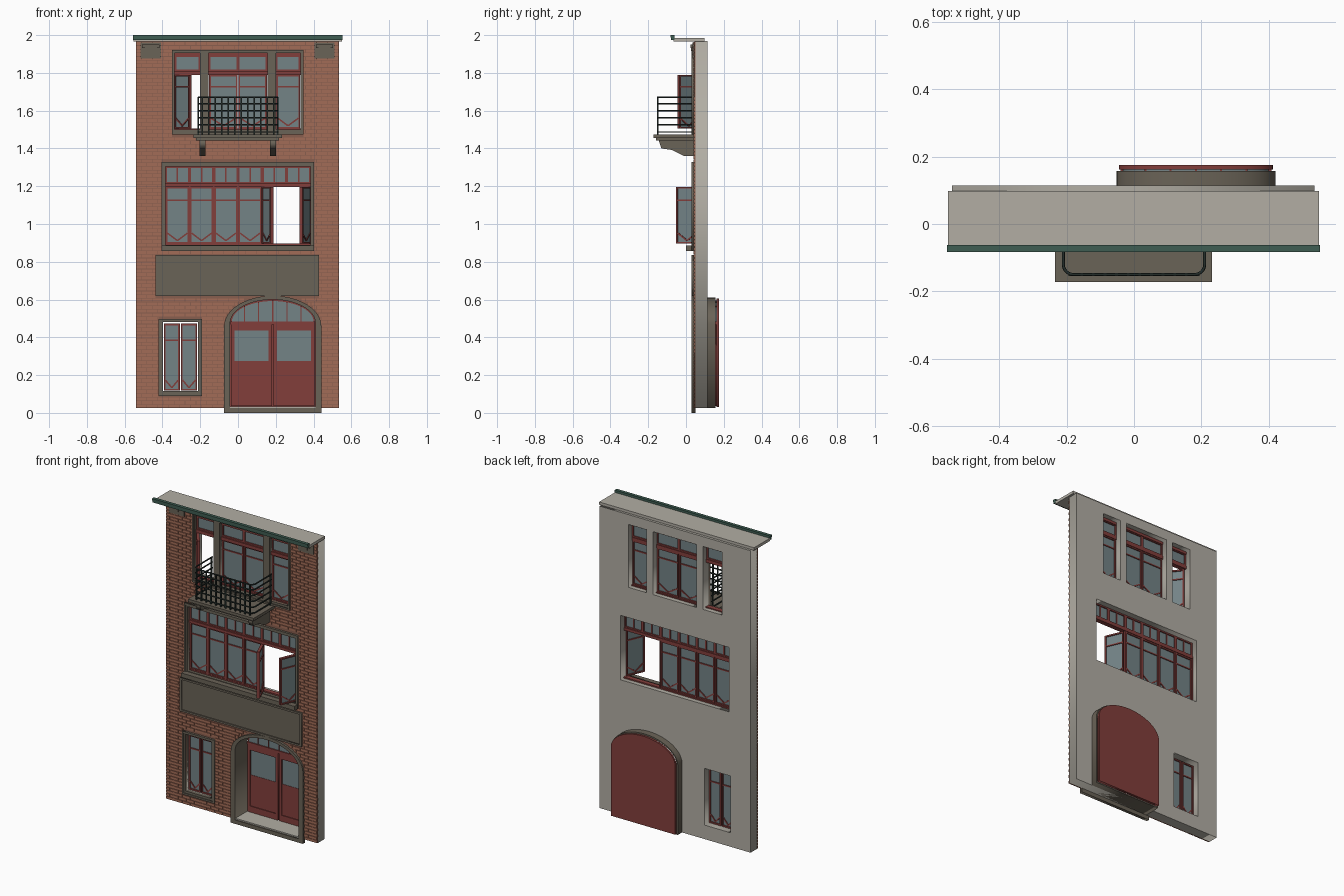
import bpy, bmesh
from math import sin, cos, pi, radians, sqrt, atan2
from mathutils import Matrix, Vector

cube = bpy.data.objects.get("Cube")
if cube:
    bpy.data.objects.remove(cube)


def material(name, r, g, b):
    lin = [(c / 255 / 12.92) if c < 11 else ((c / 255 + 0.055) / 1.055) ** 2.4 for c in (r, g, b)]
    m = bpy.data.materials.new(name)
    m.use_nodes = True
    m.diffuse_color = (*lin, 1)
    m.node_tree.nodes["Principled BSDF"].inputs["Base Color"].default_value = (*lin, 1)
    return m


BRICK = material("brick", 162, 108, 87)
MORTAR = material("mortar", 136, 94, 78)
STONE = material("dark stone", 106, 99, 87)
PLASTER = material("pale plaster", 178, 174, 164)
RED = material("red paint", 130, 62, 59)
GLASS = material("window glass", 115, 131, 134)
IRON = material("black iron", 36, 46, 43)
GREEN = material("green gutter", 62, 93, 82)


def finish(name, bm, *mats):
    me = bpy.data.meshes.new(name)
    bm.to_mesh(me)
    bm.free()
    for m in mats:
        me.materials.append(m)
    ob = bpy.data.objects.new(name, me)
    bpy.context.collection.objects.link(ob)
    return ob


def box(bm, x0, x1, y0, y1, z0, z1, mat=0):
    m = Matrix.Translation(((x0 + x1) / 2, (y0 + y1) / 2, (z0 + z1) / 2)) @ \
        Matrix.Diagonal((x1 - x0, y1 - y0, z1 - z0, 1))
    vs = bmesh.ops.create_cube(bm, size=1, matrix=m)["verts"]
    for f in {f for v in vs for f in v.link_faces}:
        f.material_index = mat
    return vs


def block(name, mat, *dims):
    bm = bmesh.new()
    box(bm, *dims)
    return finish(name, bm, mat)


def curve_mesh(name, cu, mat, remap=None):
    """Turn a curve into a mesh object."""
    tmp = bpy.data.objects.new(name + "_curve", cu)
    bpy.context.collection.objects.link(tmp)
    dg = bpy.context.evaluated_depsgraph_get()
    me = bpy.data.meshes.new_from_object(tmp.evaluated_get(dg))
    bm = bmesh.new()
    bm.from_mesh(me)
    bpy.data.objects.remove(tmp)
    if remap:
        bm.transform(remap)
    bmesh.ops.remove_doubles(bm, verts=bm.verts, dist=1e-5)
    bmesh.ops.recalc_face_normals(bm, faces=bm.faces)
    for f in bm.faces:
        f.material_index = 0
    return finish(name, bm, mat)


def spline(cu, pts, cyclic=True):
    s = cu.splines.new("POLY")
    s.points.add(len(pts) - 1)
    for p, q in zip(s.points, pts):
        p.co = (*q, 1) if len(q) == 3 else (*q, 0, 1)
    s.use_cyclic_u = cyclic


def plate(name, mat, y0, y1, *outlines):
    """Upright slab from x-z outlines; outlines after the first are holes."""
    cu = bpy.data.curves.new(name, "CURVE")
    cu.dimensions, cu.fill_mode, cu.extrude = "2D", "BOTH", (y1 - y0) / 2
    for o in outlines:
        spline(cu, o)
    turn = Matrix.Translation((0, (y0 + y1) / 2, 0)) @ Matrix.Rotation(pi / 2, 4, "X")
    return curve_mesh(name, cu, mat, turn)


def rect(x0, x1, z0, z1):
    return [(x0, z0), (x1, z0), (x1, z1), (x0, z1)]


DOOR_X = 0.184


def arch(hw, z0, spring, top, n=24):
    return [(DOOR_X - hw, z0), (DOOR_X + hw, z0)] + [
        (DOOR_X + hw * cos(pi * i / n), spring + (top - spring) * sin(pi * i / n)) for i in range(n + 1)]


# Openings
LOW = (-0.397, -0.213, 0.115, 0.48)
MID = (-0.385, 0.385, 0.89, 1.305)
TOPS = [(-0.335, -0.2, 1.5, 1.905), (-0.155, 0.155, 1.5, 1.905), (0.2, 0.33, 1.5, 1.905)]
holes = [rect(*o) for o in [LOW, MID] + TOPS] + [arch(0.235, 0.032, 0.47, 0.61)]

# Wall with a thin mortar skin
plate("wall", PLASTER, 0.05, 0.114, rect(-0.54, 0.536, 0.025, 1.968), *holes)
plate("mortar_layer", MORTAR, 0.044, 0.05, rect(-0.539, 0.535, 0.026, 1.968), *holes)

# Brick courses, clipped around the stone surrounds
LOW_FRAME, MID_FRAME = (-0.42, -0.19, 0.09, 0.497), (-0.405, 0.402, 0.86, 1.327)
TOP_FRAME, SIGN = (-0.35, 0.346, 1.475, 1.922), (-0.436, 0.43, 0.62, 0.837)
bm = bmesh.new()
PITCH, LENGTH, GAP = 0.0194, 0.058, 0.003
for row in range(100):
    z0 = 0.026 + row * PITCH
    z1 = z0 + PITCH - GAP
    blocked = [f[:2] for f in (LOW_FRAME, MID_FRAME, TOP_FRAME, SIGN) if z1 > f[2] and z0 < f[3]]
    if z0 < 0.62:
        t = max(0, (z0 - 0.46) / 0.16)
        w = 0.257 * sqrt(1 - t * t)
        blocked.append((DOOR_X - w, DOOR_X + w))
    spans, x = [], -0.54
    for a, b in sorted(blocked):
        spans.append((x, a))
        x = max(x, b)
    spans.append((x, 0.536))
    for a, b in spans:
        for i in range(20):
            s = -0.54 + (i - 0.5 * (row % 2)) * LENGTH
            l, r = max(s, a), min(s + LENGTH - GAP, b)
            if r - l > 0.004 and z1 < 1.97:
                box(bm, l, r, 0.04, 0.046, z0, z1)
finish("bricks", bm, BRICK)

# Stone surrounds, each with a raised outer edge
for name, f, inner in (("lower_window", LOW_FRAME, [LOW]), ("middle_window", MID_FRAME, [MID]),
                       ("upper_window", TOP_FRAME, TOPS)):
    plate(name + "_surround", STONE, 0.035, 0.056, rect(*f), *[rect(*o) for o in inner])
    plate(name + "_moulding", STONE, 0.03, 0.036, rect(*f),
          rect(f[0] + 0.011, f[1] - 0.011, f[2] + 0.011, f[3] - 0.011))
block("middle_sill", STONE, -0.405, 0.402, 0.0, 0.05, 0.858, 0.886)
block("sign_panel", STONE, SIGN[0], SIGN[1], 0.037, 0.05, SIGN[2], SIGN[3])
plate("sign_rim", STONE, 0.03, 0.04, rect(*SIGN), rect(-0.424, 0.418, 0.632, 0.825))

# Arched doorway
plate("door_surround", STONE, 0.03, 0.05, arch(0.257, 0, 0.46, 0.62), arch(0.226, 0.025, 0.475, 0.6))
plate("door_tunnel", STONE, 0.05, 0.157, arch(0.236, 0.025, 0.47, 0.612), arch(0.227, 0.031, 0.475, 0.602))
block("threshold", PLASTER, -0.042, 0.41, 0.035, 0.155, 0.026, 0.034)
plate("door_back", RED, 0.162, 0.175, arch(0.229, 0.032, 0.475, 0.605))
plate("fanlight_glass", GLASS, 0.157, 0.163, arch(0.216, 0.482, 0.484, 0.592))
bm = bmesh.new()
box(bm, -0.04, 0.408, 0.15, 0.165, 0.468, 0.484)
for i in range(-2, 3):
    x = DOOR_X + i * 0.075
    box(bm, x - 0.003, x + 0.003, 0.152, 0.163, 0.48, 0.475 + 0.12 * sqrt(1 - (i * 0.075 / 0.226) ** 2))
finish("fanlight_bars", bm, RED)
for name, x0, x1 in (("left", 0.188, 0.405), ("right", -0.037, 0.18)):
    a, b = x0 + 0.018, x1 - 0.018
    plate(name + "_door_leaf", RED, 0.15, 0.163, rect(x0, x1, 0.036, 0.468), rect(a, b, 0.075, 0.435))
    block(name + "_door_panel", RED, a, b, 0.155, 0.164, 0.075, 0.275)
    block(name + "_door_glass", GLASS, a, b, 0.157, 0.164, 0.275, 0.435)


def sash(name, x0, x1, z0, z1, bars=(), mullions=(), vee=True, hinge=None, angle=0):
    """Glazed sash, hinged at x = hinge and swung by angle."""
    w, y0, y1 = 0.009, 0.058, 0.076
    pivot = Vector((hinge or 0, 0.065, 0))
    bm = bmesh.new()
    box(bm, x0 + w / 2, x1 - w / 2, 0.065, 0.069, z0 + w / 2, z1 - w / 2, 1)
    for a, b in ((x0, x0 + w), (x1 - w, x1)):
        box(bm, a, b, y0, y1, z0, z1)
    for a, b in ((z0, z0 + w), (z1 - w, z1)):
        box(bm, x0 + w, x1 - w, y0, y1, a, b)
    for z in bars:
        box(bm, x0 + w, x1 - w, 0.06, 0.074, z - 0.004, z + 0.004)
    for x in mullions:
        box(bm, x - 0.004, x + 0.004, 0.06, 0.074, z0 + w, z1 - w)
    if vee:
        c = (x0 + x1) / 2
        dx, dz = c - x0 - w, 0.04
        for s in (-1, 1):
            vs = box(bm, -sqrt(dx * dx + dz * dz) / 2, sqrt(dx * dx + dz * dz) / 2, 0.061, 0.073, -0.004, 0.004)
            m = Matrix.Translation((c + s * dx / 2, 0, z0 + 0.015 + dz / 2)) @ \
                Matrix.Rotation(-s * atan2(dz, dx), 4, "Y")
            bmesh.ops.transform(bm, matrix=m, verts=vs)
    bm.transform(Matrix.Translation(pivot) @ Matrix.Rotation(radians(angle), 4, "Z") @ Matrix.Translation(-pivot))
    finish(name, bm, RED, GLASS)


# Lower window
for i, x in enumerate((-0.393, -0.302)):
    sash(f"lower_sash_{i + 1}", x, x + 0.085, 0.118, 0.472, bars=[0.385])

# Middle window: six bays, the last two swung open
bay = 0.77 / 6
for i in range(6):
    x0 = -0.385 + i * bay
    x1 = x0 + bay
    hinge, angle = {4: (x0, -67), 5: (x1, 67)}.get(i, (None, 0))
    sash(f"middle_sash_{i + 1}", x0 + 0.002, x1 - 0.002, 0.897, 1.196, [1.125], hinge=hinge, angle=angle)
    sash(f"middle_toplight_{i + 1}", x0, x1, 1.213, 1.305, mullions=[(x0 + x1) / 2], vee=False)
bm = bmesh.new()
box(bm, MID[0], MID[1], 0.05, 0.08, 1.196, 1.214)
box(bm, MID[0], MID[1], 0.055, 0.085, 0.886, 0.898)
for i in range(5):
    x = -0.385 + i * bay
    box(bm, x - 0.004, x + 0.004, 0.055, 0.08, 0.89, 1.2)
finish("middle_window_frame", bm, RED)

# Upper windows: the right-hand casement is swung open
bm = bmesh.new()
for a, b, z0, z1 in TOPS:
    box(bm, a, b, 0.05, 0.08, 1.789, 1.81)
    box(bm, a, b, 0.055, 0.085, 1.495, 1.506)
    box(bm, a, b, 0.055, 0.08, 1.888, 1.905)
finish("upper_window_frame", bm, RED)
cells = [TOPS[0][:2], (-0.155, 0), (0, 0.155), TOPS[2][:2]]
for i, (a, b) in enumerate(cells):
    sash(f"upper_sash_{i + 1}", a + 0.002, b - 0.002, 1.505, 1.79, [1.727],
         hinge=a if i == 0 else None, angle=-53 if i == 0 else 0)
    sash(f"upper_toplight_{i + 1}", a, b, 1.81, 1.892, vee=False)

# Balcony slab and brackets
block("balcony_slab", STONE, -0.222, 0.218, -0.16, 0.05, 1.443, 1.46)
block("balcony_slab_edge", STONE, -0.235, 0.232, -0.173, 0.05, 1.455, 1.473)
profile = [(0.05, 1.36), (-0.01, 1.36), (-0.075, 1.392), (-0.13, 1.4), (-0.145, 1.445), (0.05, 1.445)]
for name, x in (("left", 0.185), ("right", -0.188)):
    ob = plate(name + "_bracket", STONE, -0.015, 0.015, profile)
    ob.data.transform(Matrix.Translation((x, 0, 0)) @ Matrix.Rotation(pi / 2, 4, "Z"))

# Balcony railing with rounded corners
cu = bpy.data.curves.new("rails", "CURVE")
cu.dimensions, cu.bevel_depth, cu.bevel_resolution = "3D", 0.0045, 1
corner = [(0.18 + 0.03 * cos(t), -0.12 - 0.03 * sin(t)) for t in [i * pi / 12 for i in range(7)]]
half = [(0.21, 0.04)] + corner
path = half + [(-x, y) for x, y in reversed(half)]
for z in (1.487, 1.525, 1.562, 1.6, 1.637, 1.67):
    spline(cu, [(x, y, z) for x, y in path], False)
curve_mesh("railing_rails", cu, IRON)
bm = bmesh.new()
for i in range(12):
    x = -0.19 + i * 0.38 / 11
    box(bm, x - 0.004, x + 0.004, -0.154, -0.146, 1.47, 1.672)
for x in (-0.21, 0.21):
    box(bm, x - 0.004, x + 0.004, 0.028, 0.036, 1.47, 1.672)
finish("railing_bars", bm, IRON)

# Stepped corbels under the eaves
for name, x in (("left", 0.458), ("right", -0.461)):
    block(name + "_corbel_plate", STONE, x - 0.054, x + 0.054, 0.034, 0.05, 1.877, 1.96)
    bm = bmesh.new()
    for i, w in enumerate((0.046, 0.032, 0.014)):
        box(bm, x - w, x + w, 0.024 + i * 0.003, 0.04, 1.932 - i * 0.017, 1.95 - i * 0.017)
    finish(name + "_corbel_steps", bm, STONE)

# Eaves and gutter
block("eaves_slab", PLASTER, -0.553, 0.55, -0.066, 0.098, 1.967, 1.985)
bm = bmesh.new()
box(bm, -0.555, 0.552, -0.079, -0.062, 1.974, 1.992)
box(bm, -0.555, 0.552, -0.083, -0.062, 1.988, 2.0)
finish("gutter", bm, GREEN)
